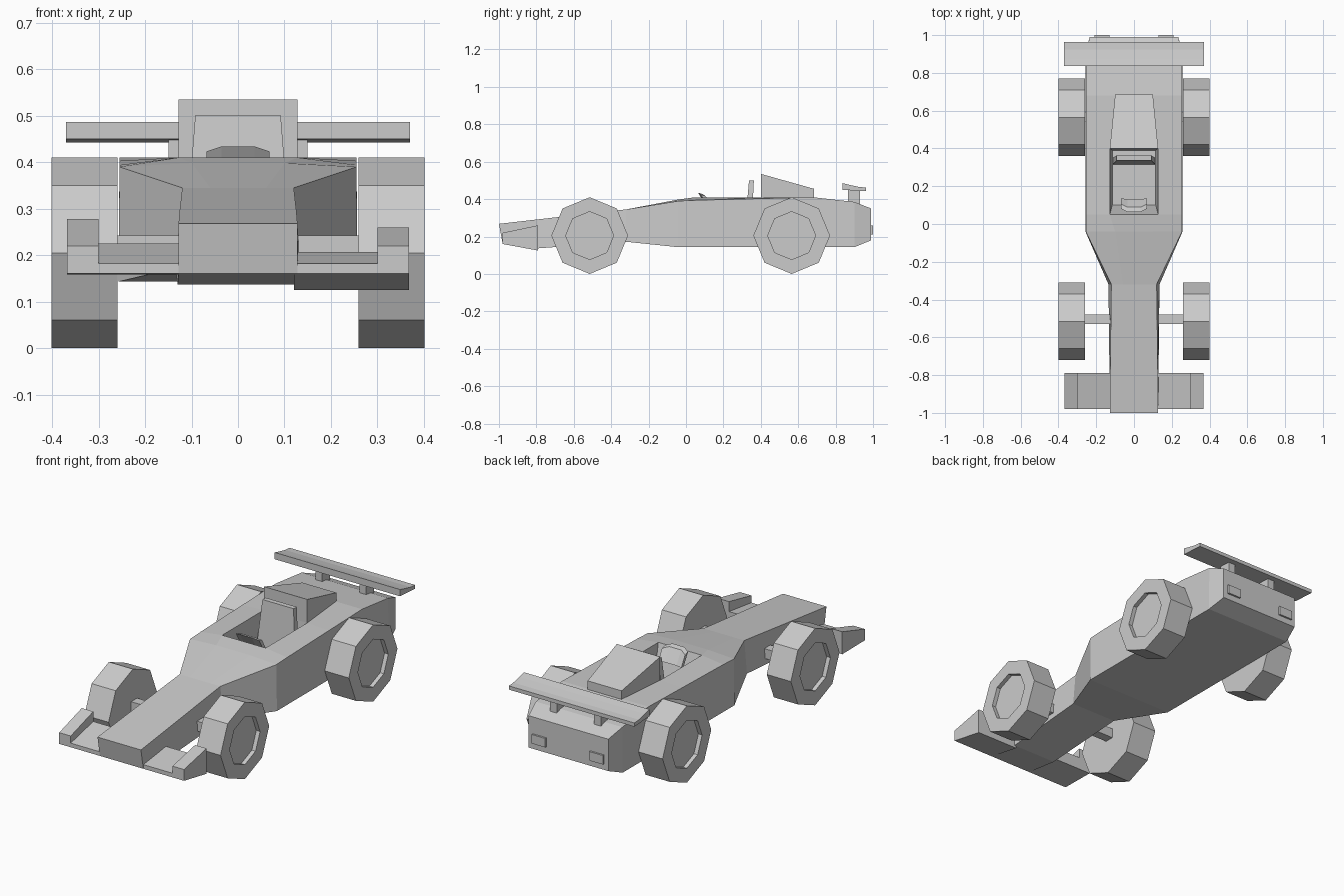
import bpy, bmesh
from math import pi
from mathutils import Matrix, Vector

if "Cube" in bpy.data.objects:
    bpy.data.objects.remove(bpy.data.objects["Cube"])


def finish(name, bm):
    bmesh.ops.recalc_face_normals(bm, faces=bm.faces)
    me = bpy.data.meshes.new(name)
    bm.to_mesh(me)
    bm.free()
    ob = bpy.data.objects.new(name, me)
    bpy.context.collection.objects.link(ob)
    return ob


def loft(rings):
    """Skin a series of equal-length closed rings and cap both ends."""
    bm = bmesh.new()
    rows = [[bm.verts.new(p) for p in ring] for ring in rings]
    n = len(rows[0])
    for a, b in zip(rows, rows[1:]):
        for i in range(n):
            j = (i + 1) % n
            bm.faces.new((a[i], a[j], b[j], b[i]))
    bm.faces.new(rows[0])
    bm.faces.new(rows[-1])
    return bm, rows


def prism(name, profile, x0, x1):
    """Extrude a (y, z) profile sideways from x0 to x1."""
    bm, _ = loft([[(x, y, z) for y, z in profile] for x in (x0, x1)])
    return finish(name, bm)


def box(name, x0, x1, y0, y1, z0, z1):
    return prism(name, [(y0, z0), (y1, z0), (y1, z1), (y0, z1)], x0, x1)


# Body shell: y top, y bottom, inner top (x, z), outer top (x, z), bottom (x, z)
sections = [
    (-1.0, -.98, .06, .268, .128, .268, .128, .16),
    (-.79, -.79, .06, .292, .126, .292, .130, .137),
    (-.32, -.32, .06, .345, .120, .345, .135, .172),
    (-.04, -.04, .10, .398, .255, .390, .257, .143),
    (.05, .05, .128, .41, .255, .394, .257, .143),
    (.40, .40, .128, .41, .255, .403, .257, .143),
    (.68, .68, .10, .41, .255, .410, .257, .143),
    (.90, .90, .10, .385, .255, .385, .257, .143),
    (.99, .99, .10, .35, .235, .350, .235, .18),
]
rings = []
for yt, yb, xi, zi, xo, zo, xb, zb in sections:
    half = [(xi, yt, zi), (xo, yt, zo), (xb, yb, zb)]
    rings.append(half + [(-x, y, z) for x, y, z in reversed(half)])
bm, rows = loft(rings)

# Cockpit: push the top panel down into a tapered well
panel = bm.faces.get((rows[4][0], rows[4][5], rows[5][5], rows[5][0]))
well = bmesh.ops.extrude_discrete_faces(bm, faces=[panel])["faces"][0]
for v in well.verts:
    v.co = Vector((.115 if v.co.x > 0 else -.115, .1 if v.co.y < .2 else .39, .25))
finish("body", bm)

# Engine cover behind the cockpit
bm, _ = loft([[(-w, y, .40), (w, y, .40), (w, y, z), (-w, y, z)]
              for y, w, z in ((.40, .128, .535), (.685, .10, .455))])
finish("engine_cover", bm)

# Seat back
bm, _ = loft([[(-w, y0, z), (w, y0, z), (w, y1, z), (-w, y1, z)]
              for z, w, y0, y1 in ((.25, .112, .315, .35), (.50, .092, .337, .363))])
finish("seat_back", bm)

# Curved steering wheel, tilted toward the seat
bm, _ = loft([[(x, .06 + d, .437 - d * .7), (x, .085 + d, .43 - d * .7),
               (x, .13 + d * .3, .36), (x, .11 + d * .3, .36)]
              for x, d in ((-.068, .02), (-.035, .004), (.035, .004), (.068, .02))])
finish("steering_wheel", bm)

# Front wing halves with raised ends; the left half sits a little flatter
for side, s, bottom, mid, end in (("right", 1, .125, .207, .26), ("left", -1, .158, .225, .278)):
    prism(f"front_wing_{side}",
          [(-.98, .16), (-.79, bottom), (-.79, mid), (-.98, .182)], s * .12, s * .302)
    prism(f"front_wing_end_{side}",
          [(-.98, .16), (-.79, bottom), (-.79, end), (-.98, .22)], s * .30, s * .368)

# Rear wing
prism("rear_wing", [(.836, .45), (.963, .442), (.963, .462), (.925, .465), (.875, .476), (.836, .486)],
      -.37, .37)

# Wheels, axles, wing struts and tail lights on both sides
for side, s in (("right", 1), ("left", -1)):
    for end, y in (("front", -.515), ("rear", .565)):
        bm = bmesh.new()
        bmesh.ops.create_cone(bm, cap_ends=True, segments=8, radius1=.205, radius2=.205, depth=.142,
                              matrix=Matrix.Translation((s * .33, y, .205)) @ Matrix.Rotation(pi / 2, 4, 'Y'))
        cap = max(bm.faces, key=lambda f: s * f.calc_center_median().x)
        bmesh.ops.inset_individual(bm, faces=[cap], thickness=.077)
        hub = bmesh.ops.extrude_discrete_faces(bm, faces=[cap])["faces"][0]
        bmesh.ops.translate(bm, verts=hub.verts, vec=(-s * .022, 0, 0))
        finish(f"{end}_wheel_{side}", bm)
    box(f"front_axle_{side}", s * .11, s * .27, -.53, -.48, .19, .242)
    box(f"rear_axle_{side}", s * .24, s * .27, .54, .59, .18, .23)
    box(f"wing_strut_{side}", s * .11, s * .15, .865, .93, .37, .455)
    box(f"tail_light_{side}", s * .13, s * .21, .98, 1.0, .212, .26)
